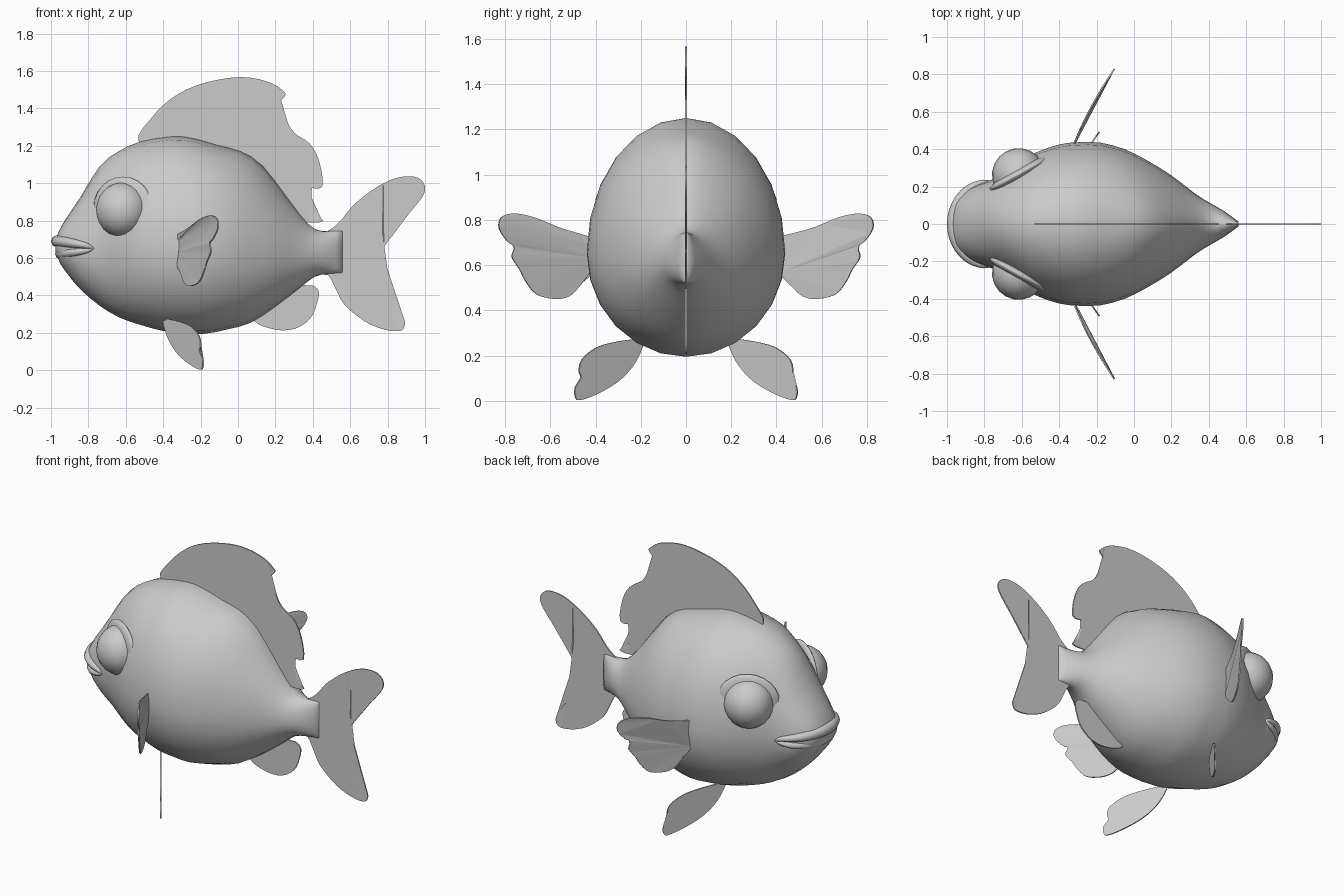
import bpy, bmesh, math
from mathutils import Vector, Matrix

if "Cube" in bpy.data.objects:
    bpy.data.objects.remove(bpy.data.objects["Cube"])

grey = bpy.data.materials.new("plain grey")
grey.diffuse_color = (0.6, 0.6, 0.6, 1)
grey.use_nodes = True
grey.node_tree.nodes["Principled BSDF"].inputs["Base Color"].default_value = grey.diffuse_color


def finish(bm, name, smooth=True):
    bmesh.ops.recalc_face_normals(bm, faces=bm.faces)
    for f in bm.faces:
        f.smooth = smooth
    me = bpy.data.meshes.new(name)
    bm.to_mesh(me)
    bm.free()
    me.materials.append(grey)
    ob = bpy.data.objects.new(name, me)
    bpy.context.collection.objects.link(ob)
    return ob


def spline(pts, n, closed):
    """Catmull-Rom resampling, n steps per span."""
    out, m = [], len(pts)
    get = lambda i: Vector(pts[i % m] if closed else pts[max(0, min(m - 1, i))])
    for i in range(m if closed else m - 1):
        a, b, c, d = (get(i + k) for k in (-1, 0, 1, 2))
        for s in range(n):
            t = s / n
            out.append(0.5 * (2 * b + (c - a) * t + (2 * a - 5 * b + 4 * c - d) * t * t
                              + (3 * b - a - 3 * c + d) * t ** 3))
    if not closed:
        out.append(Vector(pts[-1]))
    return out


def fin(name, outline, place):
    """Thin sheet from a closed outline; place maps (u, z) to 3D."""
    bm = bmesh.new()
    bm.faces.new([bm.verts.new(place(p[0], p[1])) for p in spline(outline, 3, True)])
    bmesh.ops.triangulate(bm, faces=bm.faces)
    ob = finish(bm, name, False)
    mod = ob.modifiers.new("thickness", 'SOLIDIFY')
    mod.thickness, mod.offset = 0.008, 0
    return ob


# Body: elliptical sections (x, bottom, top, half width) lofted nose to tail
sections = [(-.975, .63, .70, .07), (-.95, .57, .76, .13), (-.9, .50, .84, .175),
            (-.84, .43, .93, .21), (-.74, .345, 1.09, .245), (-.64, .285, 1.17, .31),
            (-.53, .245, 1.22, .38), (-.4, .21, 1.245, .425), (-.3, .2, 1.25, .437),
            (-.18, .195, 1.225, .435), (-.05, .22, 1.18, .40), (.07, .255, 1.11, .34),
            (.2, .34, .97, .26), (.33, .44, .82, .16), (.41, .5, .755, .11),
            (.48, .515, .745, .07), (.56, .52, .75, .012)]
SIDES = 24
bm = bmesh.new()
rings = []
for x, zb, zt, w in (tuple(v) for v in spline(sections, 2, False)):
    mid = zb + .44 * (zt - zb)
    ridge = .05 * max(0, 1 - abs(x - .15) / .25)      # rise into the back fin
    ring = []
    for i in range(SIDES):
        a = 2 * math.pi * i / SIDES
        s = math.sin(a)
        z = mid + s * ((zt - mid) if s > 0 else (mid - zb)) + ridge * max(0, s) ** 16
        ring.append(bm.verts.new((x, w * math.cos(a), z)))
    rings.append(ring)
for r, q in zip(rings, rings[1:]):
    for i in range(SIDES):
        j = (i + 1) % SIDES
        bm.faces.new((r[i], r[j], q[j], q[i]))
bm.faces.new(rings[0])
bm.faces.new(rings[-1])
finish(bm, "body")


# Lips: tapered tubes wrapped around the snout
def lip(name, front_x, front_z, radius):
    bm = bmesh.new()
    loops, steps, n = [], 20, 8
    for k in range(steps + 1):
        a = math.pi * (k / steps - .5)
        c = math.cos(a)
        centre = Vector((-.77 + (front_x + .77) * c, .225 * math.sin(a),
                         .652 + (front_z - .652) * c ** .6 if c > 1e-6 else .652))
        out = Vector((-c, math.sin(a), 0))
        rad = radius * (.25 + .75 * max(c, 0) ** .7)
        loops.append([bm.verts.new(centre + rad * (math.cos(t) * out
                      + math.sin(t) * Vector((0, 0, 1))))
                      for t in (2 * math.pi * i / n for i in range(n))])
    for r, q in zip(loops, loops[1:]):
        for i in range(n):
            bm.faces.new((r[i], r[(i + 1) % n], q[(i + 1) % n], q[i]))
    bm.faces.new(loops[0])
    bm.faces.new(loops[-1])
    finish(bm, name)


lip("upper_lip", -.968, .69, .032)
lip("lower_lip", -.95, .622, .028)

# Eyes: ball in a shallow flattened rim
for side, tag in ((-1, "right"), (1, "left")):
    turn = Matrix.Rotation(side * math.radians(29), 4, 'Z')
    for name, pos, scale in (("eye", (-.617, .263, .857), (.143, .142, .147)),
                             ("eye_rim", (-.615, .268, .87), (.18, .035, .165))):
        bm = bmesh.new()
        bmesh.ops.create_uvsphere(bm, u_segments=20, v_segments=12, radius=1)
        loc = Vector((pos[0], side * pos[1], pos[2]))
        bm.transform(Matrix.Translation(loc) @ turn @ Matrix.Diagonal((*scale, 1)))
        finish(bm, tag + "_" + name)

# Fins on the centre plane
centre = lambda x, z: (x, 0, z)
fin("back_fin", [(-.53, 1.22), (-.47, 1.34), (-.36, 1.45), (-.23, 1.52), (-.07, 1.56),
                 (.06, 1.565), (.18, 1.535), (.245, 1.49), (.25, 1.465), (.195, 1.40),
                 (.25, 1.35), (.30, 1.27), (.385, 1.21), (.435, 1.115), (.45, .98),
                 (.37, .975), (.36, .935), (.395, .85), (.455, .80), (.385, .79),
                 (.28, .82), (.1, 1.0), (-.1, 1.1), (-.3, 1.15)], centre)
fin("tail_fin", [(.41, .73), (.48, .745), (.545, .795), (.61, .875), (.705, .955),
                 (.81, 1.015), (.89, 1.036), (.96, 1.03), (.998, .99), (.99, .935),
                 (.92, .845), (.82, .74), (.78, .66), (.76, .565), (.78, .47), (.82, .38),
                 (.885, .28), (.89, .235), (.865, .21), (.785, .217), (.68, .26),
                 (.57, .35), (.52, .44), (.48, .51), (.41, .53)], centre)
fin("belly_fin", [(.085, .265), (.2, .217), (.305, .222), (.385, .275), (.42, .35),
                  (.432, .42), (.4, .452), (.35, .455), (.25, .47), (.13, .36)], centre)

# Paired fins, swept outward and back
side_outline = [(.39, .71), (.434, .728), (.57, .768), (.68, .812), (.77, .828),
                (.82, .808), (.826, .76), (.79, .705), (.76, .68), (.77, .635),
                (.735, .58), (.71, .53), (.66, .47), (.57, .45), (.505, .47),
                (.46, .525), (.39, .59)]
lower_outline = [(.18, .29), (.22, .275), (.305, .262), (.394, .237), (.46, .184),
                 (.473, .13), (.465, .104), (.49, .06), (.49, .02), (.47, .003),
                 (.394, .03), (.305, .082), (.24, .148), (.2, .22)]
for s, tag in ((-1, "right"), (1, "left")):
    fin(tag + "_side_fin", side_outline,
        lambda y, z: (-.32 + .4 * (y - .43) + .35 * (y - .43) ** 2, s * y, z))
    fin(tag + "_lower_fin", lower_outline,
        lambda y, z: (-.39 + .7 * (y - .2), s * y, z))
